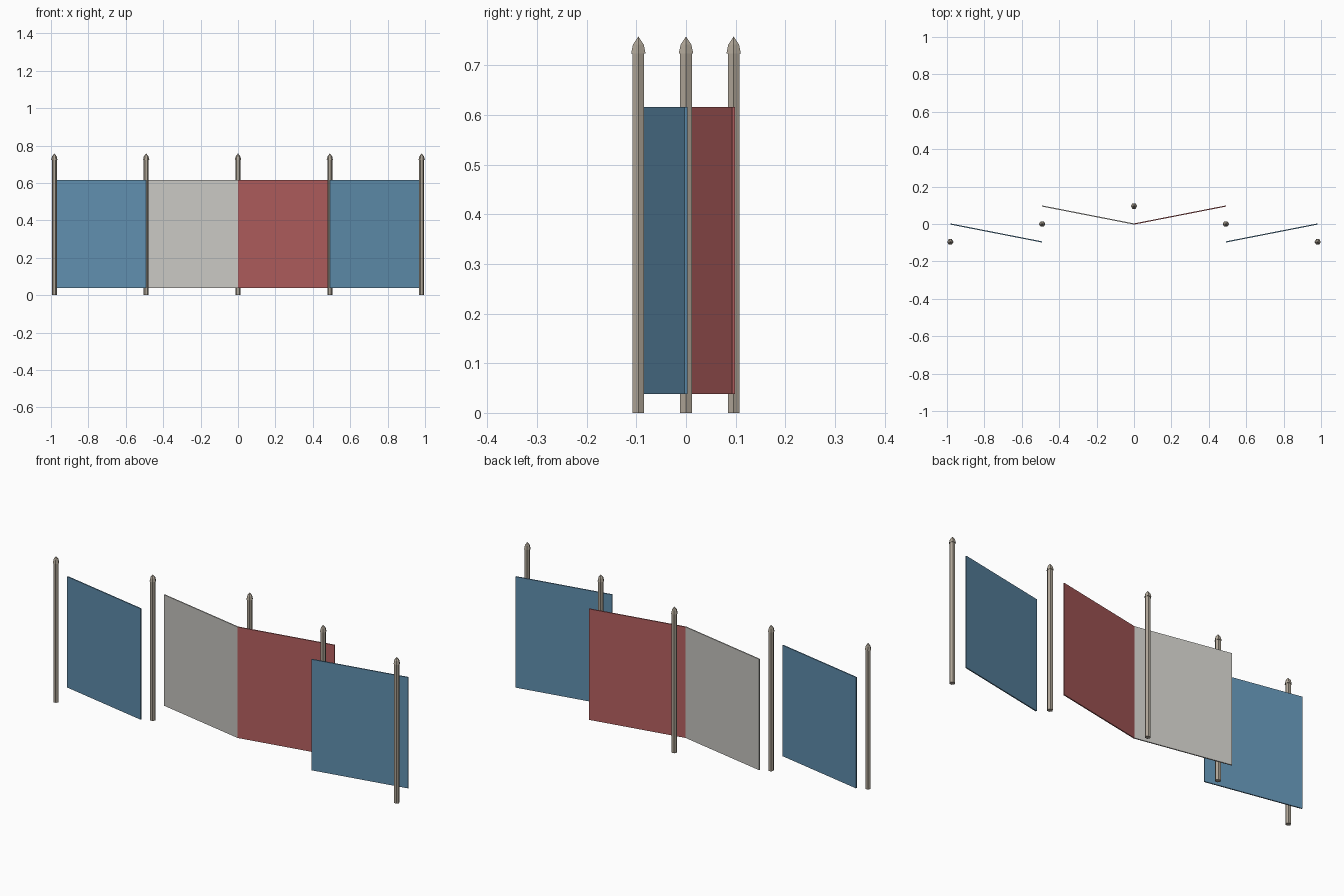
import bpy, bmesh, math
from mathutils import Vector

cube = bpy.data.objects.get("Cube")
if cube:
    bpy.data.objects.remove(cube)


def material(name, rgb):
    mat = bpy.data.materials.new(name)
    mat.use_nodes = True
    colour = (*rgb, 1)
    mat.diffuse_color = colour
    mat.node_tree.nodes["Principled BSDF"].inputs["Base Color"].default_value = colour
    return mat


def finish(name, bm, mat, location):
    bmesh.ops.recalc_face_normals(bm, faces=bm.faces)
    mesh = bpy.data.meshes.new(name)
    bm.to_mesh(mesh)
    bm.free()
    mesh.materials.append(mat)
    obj = bpy.data.objects.new(name, mesh)
    obj.location = location
    bpy.context.collection.objects.link(obj)
    return obj


def turned(name, profile, sides, mat, location):
    """Faceted solid from a (radius, height) profile; a zero radius makes a point."""
    bm = bmesh.new()
    rings = []
    for r, z in profile:
        count = sides if r else 1
        rings.append([bm.verts.new((r * math.cos(math.tau * i / sides),
                                    r * math.sin(math.tau * i / sides), z))
                      for i in range(count)])
    for low, high in zip(rings, rings[1:]):
        for i in range(sides):
            j = (i + 1) % sides
            if len(high) == 1:
                bm.faces.new((low[i], low[j], high[0]))
            else:
                bm.faces.new((low[i], low[j], high[j], high[i]))
    bm.faces.new(rings[0][::-1])
    if len(rings[-1]) > 1:
        bm.faces.new(rings[-1])
    return finish(name, bm, mat, location)


def panel(name, start, end, mat):
    """Thin upright sheet between two plan points."""
    a, b = Vector((*start, 0)), Vector((*end, 0))
    bm = bmesh.new()
    bmesh.ops.create_cube(bm, size=1)
    bmesh.ops.scale(bm, vec=((b - a).length, THICK, TOP - BOTTOM), verts=bm.verts)
    middle = (a + b) / 2
    middle.z = (TOP + BOTTOM) / 2
    obj = finish(name, bm, mat, middle)
    obj.rotation_euler.z = math.atan2(b.y - a.y, b.x - a.x)


SPAN, DEPTH, THICK = 0.491, 0.096, 0.006
BOTTOM, TOP = 0.038, 0.616

wood = material("pale_wood", (0.43, 0.38, 0.31))
blue = material("blue_cloth", (0.115, 0.27, 0.42))
red = material("red_cloth", (0.45, 0.115, 0.115))
white = material("off_white_cloth", (0.58, 0.57, 0.54))

# Posts with pointed caps, in a zigzag row
post_profile = [(0.0137, 0), (0.0137, 0.724)]
cap_profile = [(0.0168, 0.724), (0.0125, 0.742), (0, 0.758)]
for i, y in enumerate((-DEPTH, 0, DEPTH, 0, -DEPTH)):
    spot = ((i - 2) * SPAN, y, 0)
    turned(f"post_{i + 1}", post_profile, 6, wood, spot)
    turned(f"post_cap_{i + 1}", cap_profile, 6, wood, spot)

# Cloth panels
panel("panel_outer_right", (-2 * SPAN, 0), (-SPAN, -DEPTH), blue)
panel("panel_inner_right", (-SPAN, DEPTH), (0, 0), white)
panel("panel_inner_left", (0, 0), (SPAN, DEPTH), red)
panel("panel_outer_left", (SPAN, -DEPTH), (2 * SPAN, 0), blue)
